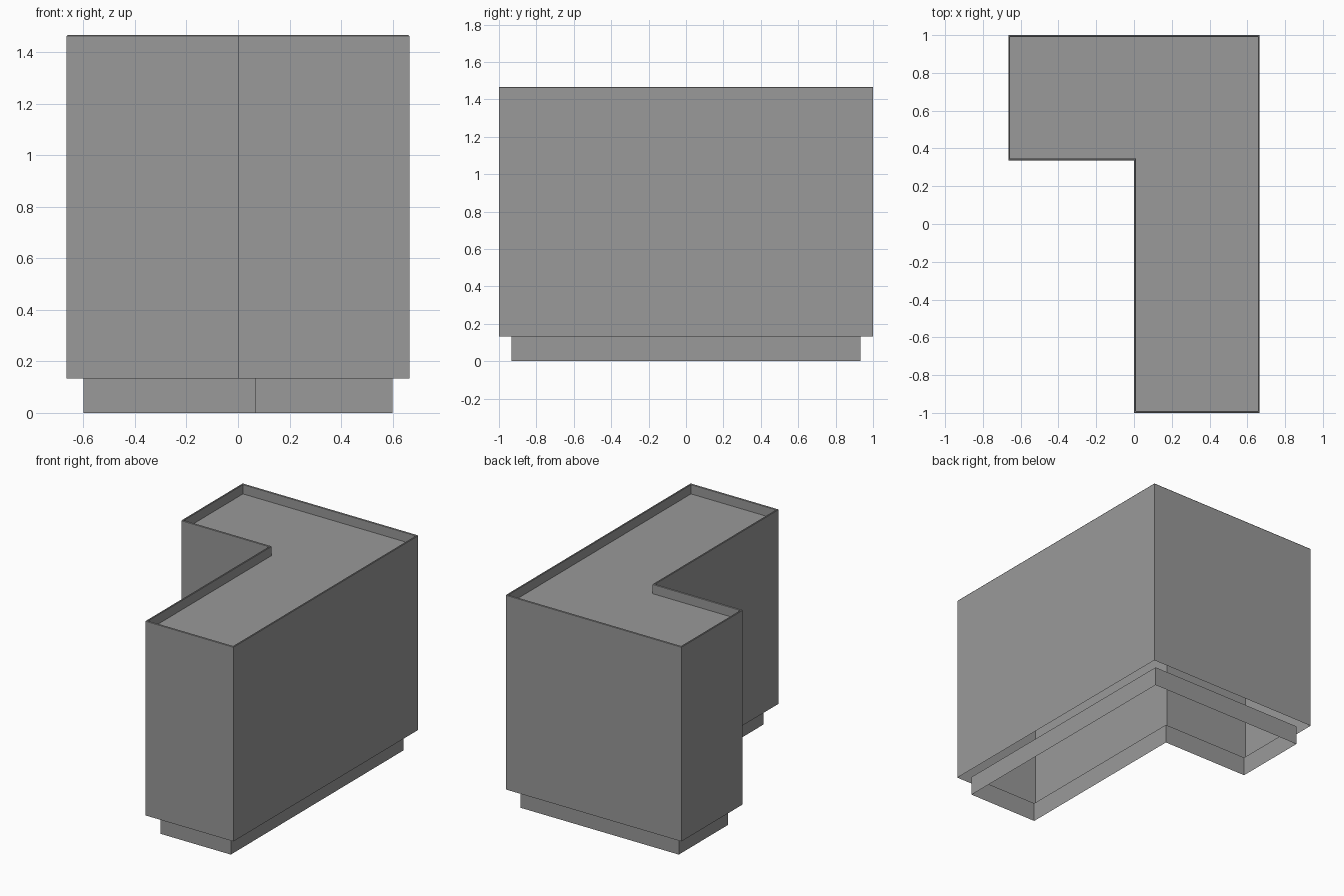
import bpy, bmesh

if "Cube" in bpy.data.objects:
    bpy.data.objects.remove(bpy.data.objects["Cube"])

HX, HY = 0.6655, 1.0     # half extents of the L footprint
NOTCH_Y = 0.337          # y of the inner corner (its x is 0)

# Dark grey finish
grey = bpy.data.materials.new("dark_grey")
grey.diffuse_color = (0.32, 0.32, 0.32, 1)
grey.use_nodes = True
grey.node_tree.nodes["Principled BSDF"].inputs["Base Color"].default_value = grey.diffuse_color


def l_outline(d):
    """L footprint moved inward by d, counter-clockwise."""
    return [(-HX + d, HY - d), (-HX + d, NOTCH_Y + d), (d, NOTCH_Y + d),
            (d, -HY + d), (HX - d, -HY + d), (HX - d, HY - d)]


def l_shell(name, profile, cap=False):
    """Sweep (inset, z) steps around the L; optionally close the last ring."""
    bm = bmesh.new()
    rings = [[bm.verts.new((x, y, z)) for x, y in l_outline(d)]
             for d, z in profile]
    for a, b in zip(rings, rings[1:]):
        for i in range(6):
            j = (i + 1) % 6
            bm.faces.new((a[i], a[j], b[j], b[i]))
    if cap:
        # two convex pieces: the wing and the long arm
        v = rings[-1]
        bm.faces.new((v[0], v[1], v[2], v[5]))
        bm.faces.new((v[2], v[3], v[4], v[5]))
    mesh = bpy.data.meshes.new(name)
    bm.to_mesh(mesh)
    bm.free()
    mesh.materials.append(grey)
    obj = bpy.data.objects.new(name, mesh)
    bpy.context.collection.objects.link(obj)
    return obj


# Recessed plinth: an open ring of walls
l_shell("plinth", [(0.066, 0.0), (0.066, 0.133)])

# Body: open-bottomed walls, thin chamfered rim and sunken top panel
l_shell("body", [(0, 0.133), (0, 1.463), (0.003, 1.467), (0.007, 1.467),
                 (0.010, 1.463), (0.010, 1.40)], cap=True)
